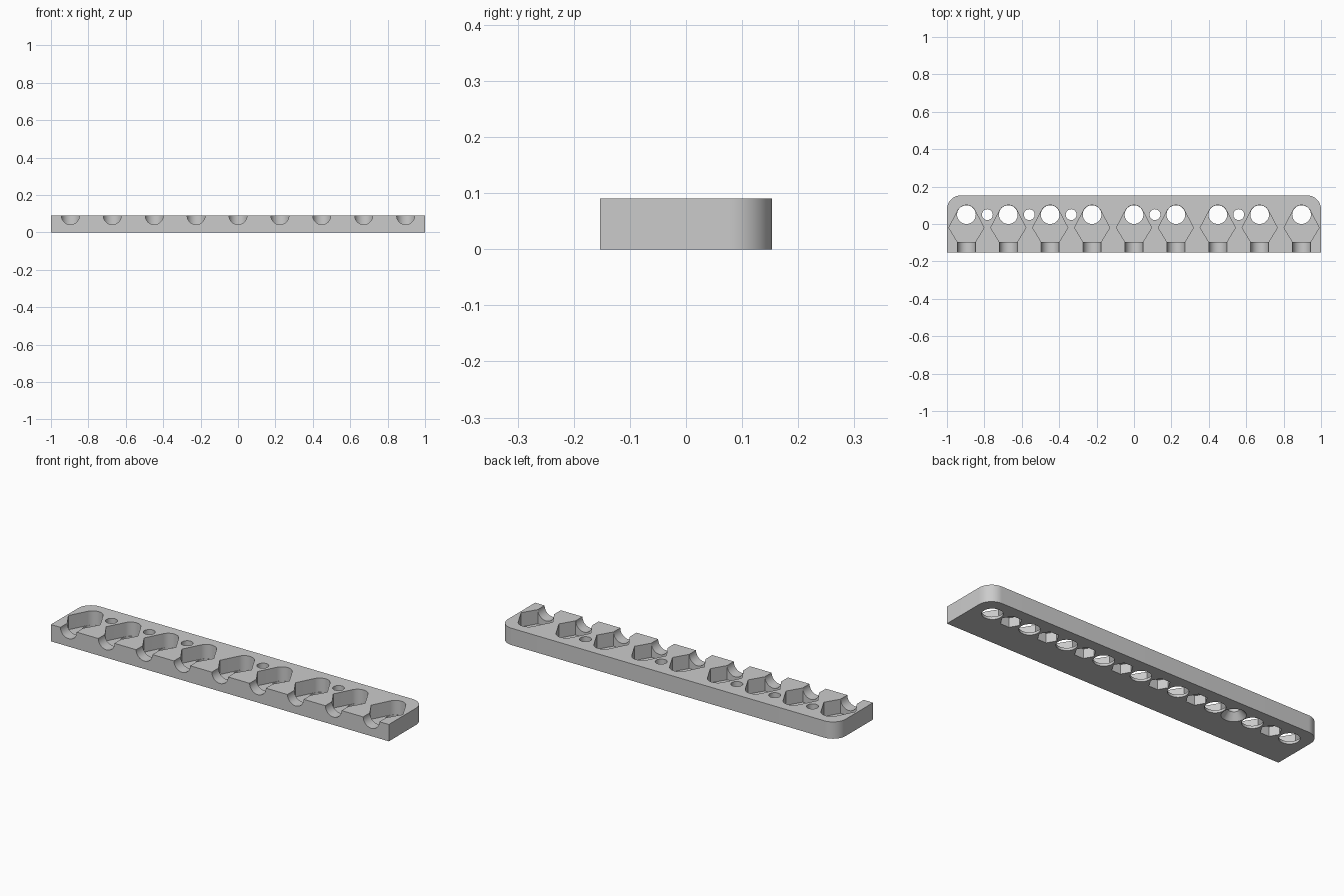
import bpy, bmesh, math
from mathutils import Matrix

if "Cube" in bpy.data.objects:
    bpy.data.objects.remove(bpy.data.objects["Cube"], do_unlink=True)

HALF_W, HALF_D, HEIGHT = 1.0, 0.153, 0.09
STEP = 0.224          # spacing of the pockets
HOLE_Y = 0.05         # line on which all holes sit
HOLE_R = 0.05
FLOOR = 0.014         # material left under each pocket


def arc(cx, cy, r, start, end, steps):
    angles = [math.radians(start + (end - start) * i / steps) for i in range(steps + 1)]
    return [(cx + r * math.cos(a), cy + r * math.sin(a)) for a in angles]


def circle(r, sides):
    return arc(0, 0, r, 0, 360, sides)[:-1]


def add_prism(bm, profile, z0, z1, matrix, taper=1.0):
    """Extrude a counter-clockwise profile from z0 to z1, scaling the far end."""
    low = [bm.verts.new(matrix @ v) for v in to_3d(profile, z0, 1.0)]
    high = [bm.verts.new(matrix @ v) for v in to_3d(profile, z1, taper)]
    bm.faces.new(low[::-1])
    bm.faces.new(high)
    n = len(low)
    for i in range(n):
        j = (i + 1) % n
        bm.faces.new((low[i], low[j], high[j], high[i]))


def to_3d(profile, z, scale):
    from mathutils import Vector
    return [Vector((x * scale, y * scale, z)) for x, y in profile]


def make_object(name, profile, z0, z1, matrices, taper=1.0):
    bm = bmesh.new()
    for m in matrices:
        add_prism(bm, profile, z0, z1, m, taper)
    bmesh.ops.recalc_face_normals(bm, faces=bm.faces)
    mesh = bpy.data.meshes.new(name)
    bm.to_mesh(mesh)
    bm.free()
    obj = bpy.data.objects.new(name, mesh)
    bpy.context.collection.objects.link(obj)
    return obj


def at(x, y=0.0, z=0.0):
    return Matrix.Translation((x, y, z))


# Material
grey = bpy.data.materials.new("plain grey")
grey.use_nodes = True
colour = (0.6, 0.6, 0.6, 1.0)
grey.diffuse_color = colour
grey.node_tree.nodes["Principled BSDF"].inputs["Base Color"].default_value = colour

# Bar with rounded back corners
CORNER = 0.075
outline = [(-HALF_W, -HALF_D), (HALF_W, -HALF_D)]
outline += arc(HALF_W - CORNER, HALF_D - CORNER, CORNER, 0, 90, 16)
outline += arc(CORNER - HALF_W, HALF_D - CORNER, CORNER, 90, 180, 16)
rack = make_object("holder_bar", outline, 0, HEIGHT, [at(0)])
rack.data.materials.append(grey)

pocket_x = [STEP * i for i in range(-4, 5)]
between_x = [STEP * (i + 0.5) for i in range(-4, 4)]
screw_x = [STEP * k for k in (-3.5, -2.5, -1.5, 0.5, 2.5)]
sink_x = STEP * -2.5
nut_x = [x for x in between_x if abs(x - sink_x) > 0.01]

# Pocket outline: tapered front, wide middle, round back
pocket = [(-0.048, -0.096), (0.048, -0.096), (0.094, -0.02)]
pocket += arc(0, HOLE_Y, HOLE_R + 0.001, 28, 152, 20)
pocket += [(-0.094, -0.02)]

along_y = Matrix.Rotation(math.radians(-90), 4, "X")
cutters = [
    make_object("pocket_cutter", pocket, FLOOR, 0.2, [at(x) for x in pocket_x]),
    make_object("round_hole_cutter", circle(HOLE_R, 40), -0.1, 0.2,
                [at(x, HOLE_Y) for x in pocket_x]),
    make_object("front_groove_cutter", circle(0.048, 40), -0.2, -0.09,
                [at(x, 0, HEIGHT) @ along_y for x in pocket_x]),
    make_object("nut_recess_cutter", circle(0.052, 6), -0.05, 0.05,
                [at(x, HOLE_Y) for x in nut_x]),
    make_object("countersink_cutter", circle(0.06, 32), -0.001, 0.035,
                [at(sink_x, HOLE_Y)], taper=0.48),
    make_object("screw_hole_cutter", circle(0.029, 32), -0.1, 0.2,
                [at(x, HOLE_Y) for x in screw_x]),
]

# Cut every recess and discard the cutters
bpy.ops.object.select_all(action="DESELECT")
rack.select_set(True)
bpy.context.view_layer.objects.active = rack
for cutter in cutters:
    cutter.hide_render = True
    mod = rack.modifiers.new(cutter.name, "BOOLEAN")
    mod.operation = "DIFFERENCE"
    mod.solver = "EXACT"
    mod.object = cutter
    bpy.ops.object.modifier_apply(modifier=mod.name)
    bpy.data.objects.remove(cutter, do_unlink=True)

bpy.ops.object.shade_smooth_by_angle(angle=math.radians(30))
